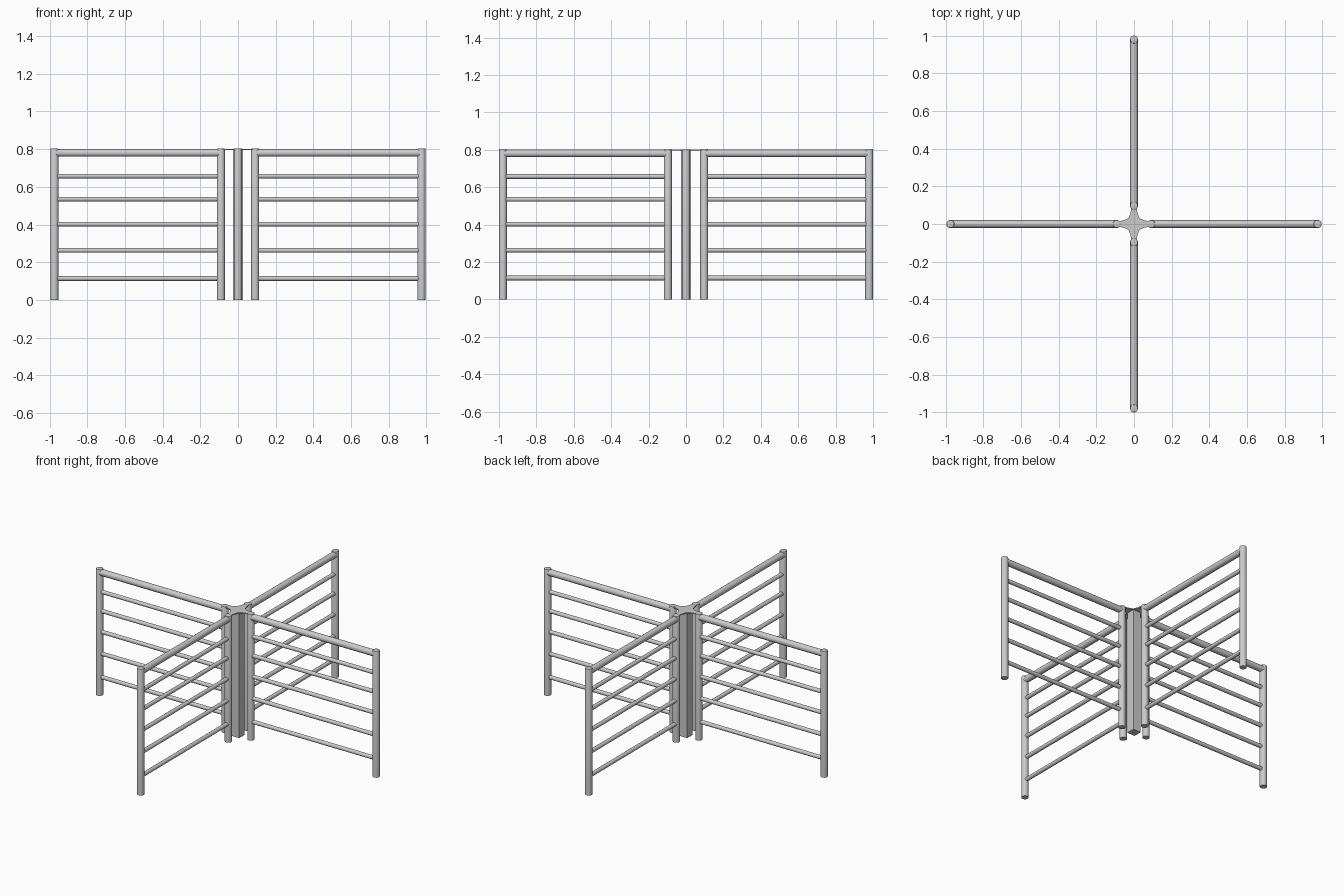
import bpy, bmesh, math
from mathutils import Vector

if "Cube" in bpy.data.objects:
    bpy.data.objects.remove(bpy.data.objects["Cube"])

TOP = 0.80
RAIL_HEIGHTS = (0.114, 0.263, 0.402, 0.535, 0.657)


def finish(name, bm, smooth=True):
    bmesh.ops.recalc_face_normals(bm, faces=bm.faces[:])
    me = bpy.data.meshes.new(name)
    bm.to_mesh(me)
    bm.free()
    ob = bpy.data.objects.new(name, me)
    bpy.context.collection.objects.link(ob)
    if smooth:
        bpy.ops.object.select_all(action='DESELECT')
        ob.select_set(True)
        bpy.context.view_layer.objects.active = ob
        bpy.ops.object.shade_smooth_by_angle(angle=math.radians(35))
    return ob


def tube(name, a, b, r, sides=24, cap_bevel=0):
    a, b = Vector(a), Vector(b)
    bm = bmesh.new()
    bmesh.ops.create_cone(bm, cap_ends=True, segments=sides, radius1=r,
                          radius2=r, depth=(b - a).length)
    if cap_bevel:
        top = max(v.co.z for v in bm.verts)
        rim = [e for e in bm.edges if all(v.co.z > top - 1e-5 for v in e.verts)]
        bmesh.ops.bevel(bm, geom=rim, offset=cap_bevel, segments=2,
                        profile=0.5, affect='EDGES')
    rot = (b - a).to_track_quat('Z', 'Y')
    for v in bm.verts:
        v.co = rot @ v.co + (a + b) / 2
    return finish(name, bm)


# Four gate panels: two posts, a thick top rail and five thin rails each
for side, direction, inner, outer in (
        ("right", Vector((1, 0, 0)), 0.091, 0.974),
        ("left", Vector((-1, 0, 0)), 0.091, 0.974),
        ("back", Vector((0, 1, 0)), 0.097, 0.979),
        ("front", Vector((0, -1, 0)), 0.097, 0.979)):
    p, q = direction * inner, direction * outer
    up = Vector((0, 0, 1))
    tube(side + "_inner_post", p, p + up * (TOP + 0.004), 0.021, cap_bevel=0.004)
    tube(side + "_outer_post", q, q + up * (TOP + 0.004), 0.021, cap_bevel=0.004)
    tube(side + "_top_rail", p + up * 0.78, q + up * 0.78, 0.02)
    for i, z in enumerate(RAIL_HEIGHTS):
        tube(f"{side}_rail_{i + 1}", p + up * z, q + up * z, 0.0125, 16)

# Square centre column
bm = bmesh.new()
bmesh.ops.create_cube(bm, size=1)
for v in bm.verts:
    v.co = (v.co.x * 0.055, v.co.y * 0.055, (v.co.z + 0.5) * TOP)
finish("centre_column", bm, smooth=False)

# Thin cross-shaped plate tying the inner posts together
bm = bmesh.new()
quarter = [(0.105, -0.012), (0.105, 0.012), (0.06, 0.018), (0.03, 0.03), (0.018, 0.06)]
outline = []
for k in range(4):
    c, s = round(math.cos(k * math.pi / 2)), round(math.sin(k * math.pi / 2))
    outline += [bm.verts.new((c * x - s * y, s * x + c * y, TOP - 0.004))
                for x, y in quarter]
face = bm.faces.new(outline)
ext = bmesh.ops.extrude_face_region(bm, geom=[face])
for v in ext["geom"]:
    if isinstance(v, bmesh.types.BMVert):
        v.co.z += 0.006
finish("top_plate", bm, smooth=False)
